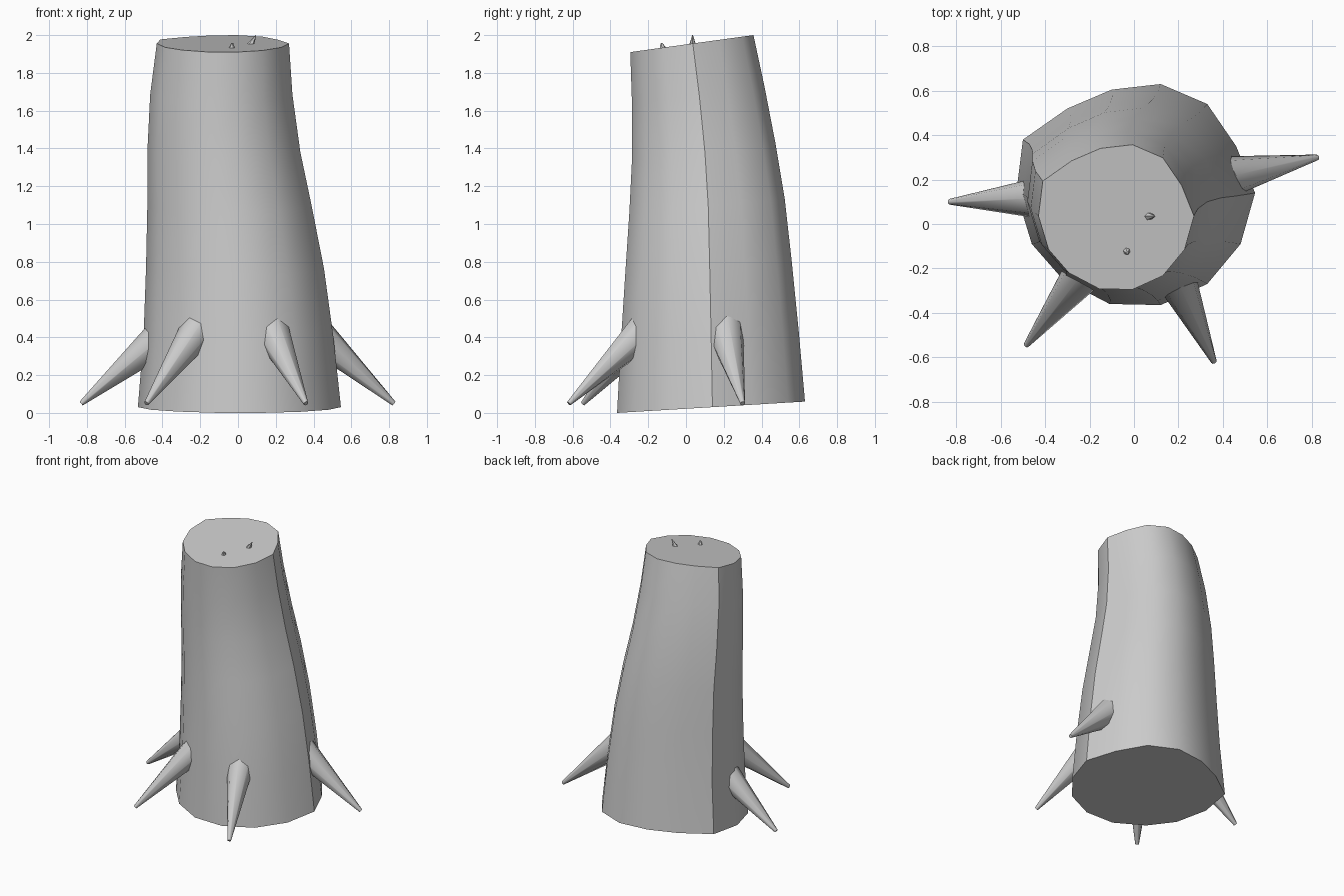
import bpy, bmesh
from mathutils import Vector

if "Cube" in bpy.data.objects:
    bpy.data.objects.remove(bpy.data.objects["Cube"])


def finish(name, bm, angle):
    bmesh.ops.recalc_face_normals(bm, faces=bm.faces)
    me = bpy.data.meshes.new(name)
    bm.to_mesh(me)
    bm.free()
    ob = bpy.data.objects.new(name, me)
    bpy.context.collection.objects.link(ob)
    bpy.ops.object.select_all(action='DESELECT')
    ob.select_set(True)
    bpy.context.view_layer.objects.active = ob
    bpy.ops.object.shade_smooth_by_angle(angle=angle)
    return ob


# Trunk: one irregular 14-sided outline fitted to a bounding box per level
OUTLINE = [(.545, .14), (.46, .35), (.33, .54), (.12, .63), (-.10, .605),
           (-.30, .52), (-.50, .38), (-.53, .14), (-.46, -.09), (-.32, -.25),
           (-.11, -.36), (.12, -.365), (.33, -.27), (.48, -.09)]
# x min, x max, y min, y max, z at front, z at back
LEVELS = [(-.53, .545, -.365, .63, 0, .06),
          (-.50, .505, -.345, .597, .37, .43),
          (-.487, .455, -.322, .56, .73, .80),
          (-.48, .39, -.30, .523, 1.06, 1.13),
          (-.48, .33, -.286, .475, 1.34, 1.42),
          (-.465, .288, -.286, .415, 1.64, 1.73),
          (-.43, .27, -.295, .357, 1.91, 2.0)]


def trunk():
    bm = bmesh.new()
    rings = []
    for x0, x1, y0, y1, z0, z1 in LEVELS:
        ring = []
        for x, y in OUTLINE:
            u, v = (x + .53) / 1.075, (y + .365) / .995
            ring.append(bm.verts.new((x0 + u * (x1 - x0), y0 + v * (y1 - y0),
                                      z0 + v * (z1 - z0))))
        rings.append(ring)
    n = len(OUTLINE)
    for a, b in zip(rings, rings[1:]):
        for i in range(n):
            j = (i + 1) % n
            bm.faces.new((a[i], a[j], b[j], b[i]))
    bm.faces.new(rings[0][::-1])
    bm.faces.new(rings[-1])
    finish("trunk", bm, 0.63)


def spike(name, base, tip, r_base, r_tip, sides=8):
    base, tip = Vector(base), Vector(tip)
    axis = tip - base
    bm = bmesh.new()
    bmesh.ops.create_cone(bm, cap_ends=True, segments=sides, radius1=r_base,
                          radius2=r_tip, depth=axis.length)
    mat = axis.to_track_quat('Z', 'Y').to_matrix().to_4x4()
    mat.translation = (base + tip) / 2
    bm.transform(mat)
    finish(name, bm, 0.9)


trunk()

# Roots: tapered spikes, each given by its point on the bark and its tip
ROOTS = [((.48, .225, .36), (.825, .30, .05)),
         ((.21, -.29, .37), (.36, -.62, .05)),
         ((-.26, -.26, .37), (-.485, -.545, .05)),
         ((-.48, .115, .34), (-.83, .10, .05))]
for i, (bark, tip) in enumerate(ROOTS):
    bark, tip = Vector(bark), Vector(tip)
    spike(f"root_{i + 1}", bark + (bark - tip) * .25, tip, .1, .013)

# Small splinters on the cut top
spike("splinter_large", (.04, .035, 1.90), (.095, .035, 2.0), .035, .002, 6)
spike("splinter_small", (-.035, -.115, 1.90), (-.03, -.13, 1.957), .03, .006, 6)
